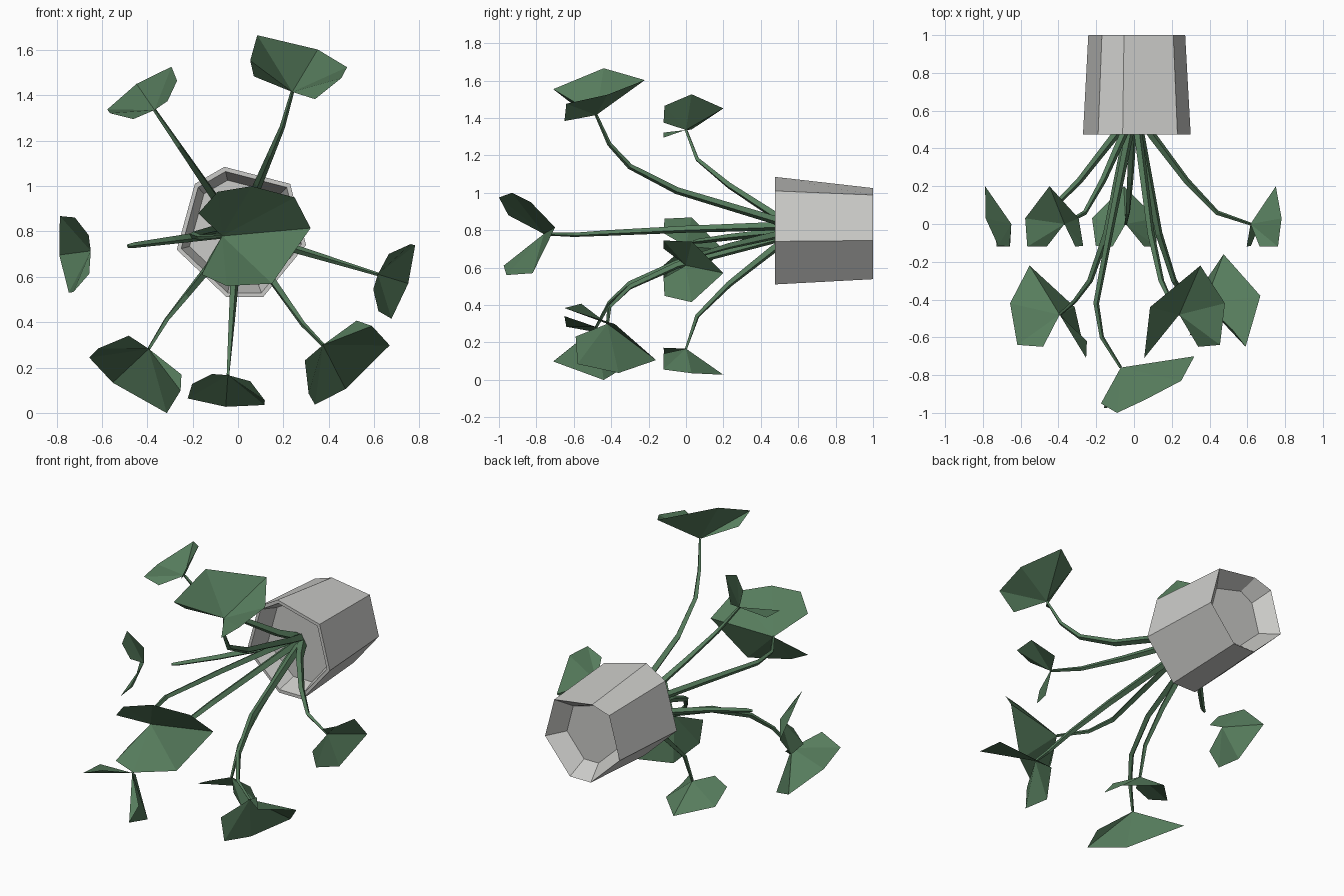
import bpy, bmesh, math
from mathutils import Vector

if "Cube" in bpy.data.objects:
    bpy.data.objects.remove(bpy.data.objects["Cube"])


def material(name, rgb):
    m = bpy.data.materials.new(name)
    m.diffuse_color = (*rgb, 1)
    m.use_nodes = True
    m.node_tree.nodes["Principled BSDF"].inputs["Base Color"].default_value = m.diffuse_color
    return m


GREEN = material("leaf green", (0.095, 0.205, 0.11))
GREY = material("pot grey", (0.60, 0.60, 0.58))


def add_object(name, bm, mat):
    bmesh.ops.recalc_face_normals(bm, faces=bm.faces[:])
    me = bpy.data.meshes.new(name)
    bm.to_mesh(me)
    bm.free()
    me.materials.append(mat)
    ob = bpy.data.objects.new(name, me)
    bpy.context.collection.objects.link(ob)
    return ob


def polar(r, t, y, angle):
    """Radial, tangential and axial offsets around the pot axis."""
    a = math.radians(angle)
    return Vector((r * math.cos(a) - t * math.sin(a), y,
                   0.8 + r * math.sin(a) + t * math.cos(a)))


def leaf(name, base, left, tip, right):
    """Folded sheet: a fan on each side of the midrib."""
    bm = bmesh.new()
    b = bm.verts.new(base)
    ring = [bm.verts.new(p) for p in [*left, tip, *right]]
    for p, q in zip(ring, ring[1:]):
        bm.faces.new((b, p, q))
    add_object(name, bm, GREEN)


def stem(name, path, r0=0.027, r1=0.008, sides=4):
    """Tapered tube along a path."""
    bm = bmesh.new()
    path = [Vector(p) for p in path]
    rings = []
    for i, p in enumerate(path):
        d = (path[min(i + 1, len(path) - 1)] - path[max(i - 1, 0)]).normalized()
        n = d.cross(Vector((0.3, 0.1, 1))).normalized()
        m = d.cross(n)
        r = r0 + (r1 - r0) * i / (len(path) - 1)
        rings.append([bm.verts.new(p + r * (n * math.cos(k * math.tau / sides)
                                            + m * math.sin(k * math.tau / sides)))
                      for k in range(sides)])
    for a, b in zip(rings, rings[1:]):
        for k in range(sides):
            j = (k + 1) % sides
            bm.faces.new((a[k], a[j], b[j], b[k]))
    bm.faces.new(rings[0])
    bm.faces.new(rings[-1])
    add_object(name, bm, GREEN)


# Pot lying on its side: irregular seven-sided loft, hollow mouth, recessed base
rim = [(-.06, 1.085), (.23, 1.01), (.30, .74), (.11, .51), (-.05, .51),
       (-.27, .72), (-.19, 1.01)]
cx, cz = 0.01, 0.79
bm = bmesh.new()
loops = []
for y, s in [(0.60, .80), (0.475, .93), (0.475, 1), (1.0, .9), (0.90, .62)]:
    top = 1.025 if y == 1.0 else 2
    loops.append([bm.verts.new((cx + (x - cx) * s, y, min(top, cz + (z - cz) * s)))
                  for x, z in rim])
for a, b in zip(loops, loops[1:]):
    for k in range(7):
        j = (k + 1) % 7
        bm.faces.new((a[k], a[j], b[j], b[k]))
bm.faces.new(loops[0])
bm.faces.new(loops[-1])
add_object("pot", bm, GREY)

# Leaf outlines as (radial, tangential, y): base, left edge, tip, right edge
LARGE = [(.65, .02, -.48), (.66, -.085, -.65), (.79, -.155, -.64), (.845, -.16, -.42),
         (.866, -.01, -.22), (.82, .26, -.44), (.705, .245, -.71), (.647, .203, -.62)]
SMALL = [(.62, 0, 0), (.62, -.07, -.12), (.67, -.155, -.115), (.735, -.17, .03),
         (.76, 0, .20), (.74, .17, .03), (.72, .17, -.12), (.64, .10, -.12)]
# Stem profiles as (radial, y)
LARGE_STEM = [(.02, .61), (.06, .47), (.23, -.05), (.37, -.3), (.50, -.41), (.66, -.48)]
SMALL_STEM = [(.02, .61), (.10, .47), (.29, .23), (.46, .06), (.62, 0)]

# Name, angle around the axis, outline, stem profile, shifts (r, y)
PLAN = [
    ("upper_right", 67, LARGE, LARGE_STEM, .01, 0),
    ("lower_right", -55, LARGE, LARGE_STEM, -.025, .06),
    ("lower_left", 231, LARGE, LARGE_STEM, 0, 0),
    ("bottom", 266, SMALL, SMALL_STEM, .015, 0),
    ("right", -17, SMALL, SMALL_STEM, .025, 0),
    ("left", 187.5, SMALL, SMALL_STEM[:-1] + [(.49, .04)], .035, 0),
    ("upper_left", 124.5, SMALL, SMALL_STEM, .03, 0),
]
for name, ang, outline, profile, dr, dy in PLAN:
    pts = [polar(r + dr, t, y + dy, ang) for r, t, y in outline]
    leaf("leaf_" + name, pts[0], pts[1:4], pts[4], pts[5:])
    path = [polar(r, 0, y, ang) for r, y in profile]
    if name != "left":
        path[-1] = pts[0]
    stem("stem_" + name, path)

# Tall centre leaf facing the front, with its long stem
base = (-.07, -.76, .78)
leaf("leaf_centre", base,
     [(-.175, -.95, .88), (-.09, -1.0, .975), (.06, -.93, 1.0), (.25, -.83, .95)],
     (.32, -.70, .815),
     [(.15, -.82, .57), (-.05, -.96, .56), (-.16, -.975, .61), (-.13, -.88, .68)])
stem("stem_centre", [(0, .61, .82), (-.03, .45, .82), (-.12, 0, .805),
                     (-.20, -.42, .785), (-.17, -.6, .775), base])
